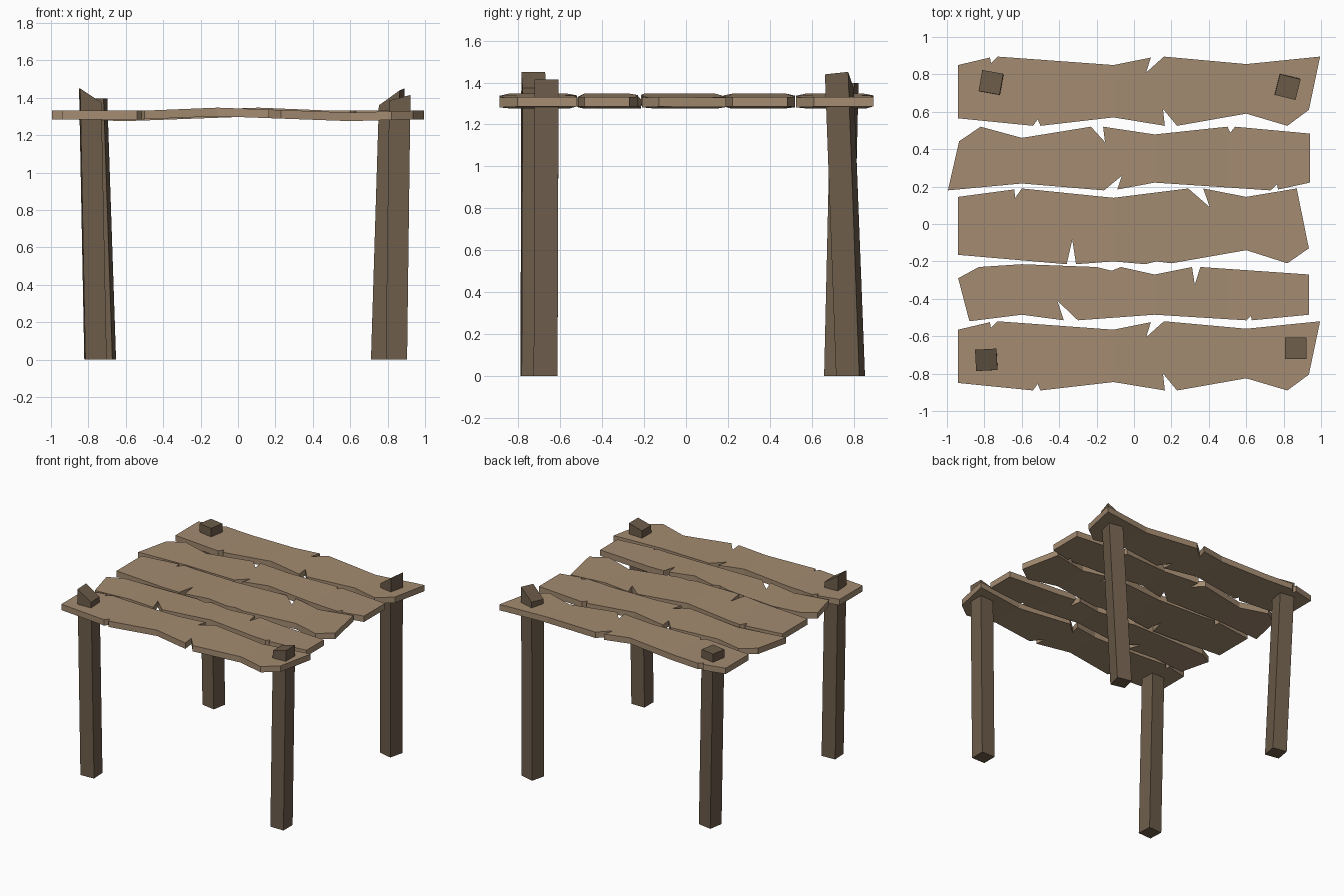
import bpy, bmesh, math
from mathutils import Vector, Matrix

if "Cube" in bpy.data.objects:
    bpy.data.objects.remove(bpy.data.objects["Cube"], do_unlink=True)


def make_material(name, colour):
    mat = bpy.data.materials.new(name)
    mat.use_nodes = True
    mat.diffuse_color = (*colour, 1)
    mat.node_tree.nodes["Principled BSDF"].inputs["Base Color"].default_value = (*colour, 1)
    return mat


plank_wood = make_material("light plank wood", (0.37, 0.26, 0.165))
post_wood = make_material("dark post wood", (0.155, 0.11, 0.07))


def finish(bm, name, mat):
    bmesh.ops.recalc_face_normals(bm, faces=bm.faces)
    mesh = bpy.data.meshes.new(name)
    bm.to_mesh(mesh)
    bm.free()
    mesh.materials.append(mat)
    obj = bpy.data.objects.new(name, mesh)
    bpy.context.collection.objects.link(obj)
    return obj


# Plank outlines, clockwise from the left end, with splits and notches
WIDE = [(-.94, .14), (-.77, .18), (-.765, .15), (-.73, .185), (-.11, .14),
        (.09, .18), (.065, .1), (.16, .185), (.6, .145), (.995, .185),
        (.935, -.1), (.82, -.185), (.6, -.12), (.23, -.185), (.155, -.095),
        (.165, -.185), (-.11, -.14), (-.5, -.185), (-.515, -.15),
        (-.54, -.185), (-.94, -.145)]
MIDDLE = [(-.94, .145), (-.64, .185), (-.635, .14), (-.6, .19), (-.11, .14),
          (.29, .19), (.405, .09), (.37, .19), (.6, .145), (.87, .19),
          (.935, -.13), (.82, -.21), (.6, -.14), (.2, -.21), (.12, -.2),
          (.06, -.215), (-.11, -.2), (-.31, -.215), (-.33, -.085),
          (-.36, -.215), (-.94, -.165)]
NARROW = [(-.94, -.29), (-.83, -.23), (-.6, -.215), (-.2, -.23), (-.12, -.25),
          (-.07, -.23), (.11, -.27), (.31, -.23), (.325, -.325), (.355, -.23),
          (.935, -.27), (.935, -.485), (.63, -.515), (.625, -.49), (.6, -.515),
          (.11, -.485), (-.3, -.515), (-.41, -.41), (-.375, -.515),
          (-.6, -.485), (-.88, -.52)]

DECK_BOTTOM, THICKNESS = 1.285, 0.046
WARP = [(-1.1, 0), (-.5, 0), (-.11, .016), (.6, -.01), (.94, 0), (1.1, 0)]


def warp(x):
    for (x0, z0), (x1, z1) in zip(WARP, WARP[1:]):
        if x <= x1:
            return z0 + (z1 - z0) * (x - x0) / (x1 - x0)
    return 0


def plank(name, outline, y, turn=1, width=1, bend=1):
    """Extruded outline, cut across and bent; turn=-1 rotates it half a turn."""
    bm = bmesh.new()
    face = bm.faces.new([bm.verts.new((turn * px, y + turn * width * py, DECK_BOTTOM))
                         for px, py in outline])
    for x, z in WARP[1:-1]:
        bmesh.ops.bisect_plane(bm, geom=bm.verts[:] + bm.edges[:] + bm.faces[:], dist=1e-4,
                               plane_co=(bend * x, 0, 0), plane_no=(1, 0, 0))
    geo = bmesh.ops.extrude_face_region(bm, geom=bm.faces[:])["geom"]
    for v in geo:
        if isinstance(v, bmesh.types.BMVert):
            v.co.z += THICKNESS
    for v in bm.verts:
        v.co.z += warp(bend * v.co.x)
    return finish(bm, name, plank_wood)


plank("back_plank", WIDE, .71)
plank("back_inner_plank", WIDE, .35, turn=-1, width=.92, bend=-1)
plank("middle_plank", MIDDLE, 0)
plank("front_inner_plank", NARROW, 0, bend=-1)
plank("front_plank", WIDE, -.705)


def post(name, foot, head, angle, height, slope_x, slope_y=0, size=.114):
    """Leaning square post with a slanted cut at the top."""
    bm = bmesh.new()
    bmesh.ops.create_cube(bm, size=1)
    spin = Matrix.Rotation(math.radians(angle), 3, "Z")
    for v in bm.verts:
        corner = spin @ Vector((v.co.x * size, v.co.y * size, 0))
        if v.co.z > 0:
            z = height + v.co.x * slope_x + v.co.y * slope_y
            v.co = corner + Vector((*head, z))
        else:
            v.co = corner + Vector((*foot, 0))
    return finish(bm, name, post_wood)


# Four uneven posts that poke through the deck
post("front_right_post", (-.762, -.73), (-.79, -.726), 3, 1.412, -.075)
post("front_left_post", (.847, -.67), (.865, -.665), 0, 1.4, .03)
post("back_right_post", (-.718, .725), (-.765, .757), -10, 1.397, 0)
post("back_left_post", (.78, .785), (.822, .732), -14, 1.405, .08, .012)
